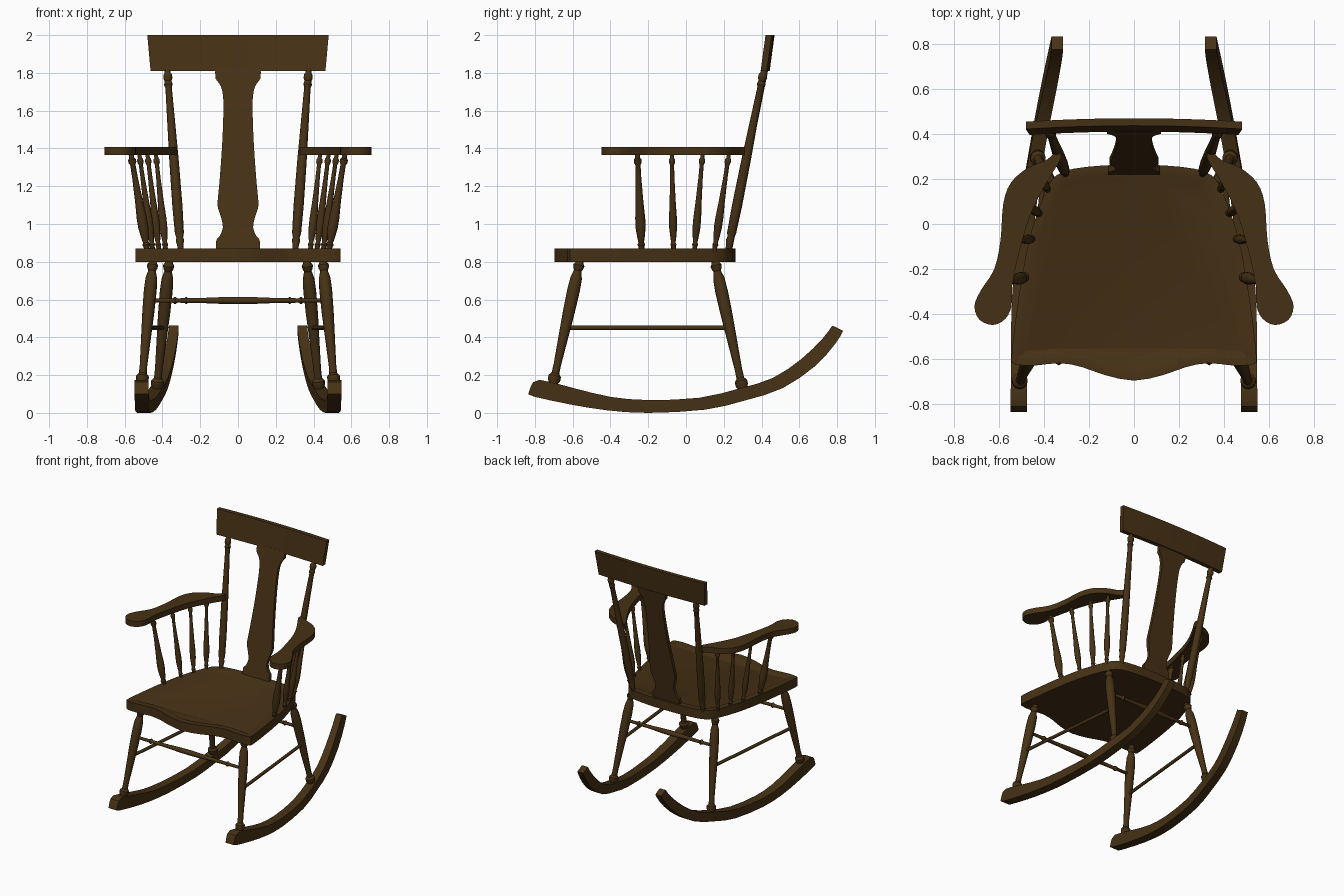
import bpy, bmesh, math
from mathutils import Vector

wood = bpy.data.materials.new("dark brown wood")
wood.diffuse_color = (0.062, 0.031, 0.0075, 1)


def finish(bm, name, mirror=False, angle=35):
    bmesh.ops.recalc_face_normals(bm, faces=bm.faces[:])
    me = bpy.data.meshes.new(name)
    bm.to_mesh(me)
    bm.free()
    me.materials.append(wood)
    ob = bpy.data.objects.new(name, me)
    bpy.context.collection.objects.link(ob)
    bpy.ops.object.select_all(action='DESELECT')
    ob.select_set(True)
    bpy.context.view_layer.objects.active = ob
    bpy.ops.object.shade_smooth_by_angle(angle=math.radians(angle))
    if mirror:
        m = ob.modifiers.new("mirror", 'MIRROR')
        m.use_mirror_merge = False
    return ob


def skin(name, sections, **kw):
    """Join equal-length cross-section loops and cap both ends."""
    bm = bmesh.new()
    rings = [[bm.verts.new(p) for p in s] for s in sections]
    n = len(rings[0])
    for a, b in zip(rings, rings[1:]):
        for i in range(n):
            j = (i + 1) % n
            bm.faces.new((a[i], a[j], b[j], b[i]))
    bm.faces.new(rings[0])
    bm.faces.new(rings[-1])
    return finish(bm, name, **kw)


def turned(name, p0, p1, profile, scale=1.0, sides=14, mirror=True):
    """Turned part from p0 to p1; profile is (fraction along, radius)."""
    p0, p1 = Vector(p0), Vector(p1)
    d = p1 - p0
    q = d.to_track_quat('Z', 'Y')
    secs = []
    for t, r in profile:
        secs.append([p0 + d * t + q @ Vector((r * scale * math.cos(k * math.tau / sides),
                                              r * scale * math.sin(k * math.tau / sides), 0))
                     for k in range(sides)])
    return skin(name, secs, mirror=mirror)


def smooth(pts, steps=3, closed=True):
    """Catmull-Rom curve through points of any dimension."""
    n, out = len(pts), []
    get = (lambda i: pts[i % n]) if closed else (lambda i: pts[min(max(i, 0), n - 1)])
    for i in range(n if closed else n - 1):
        a, b, c, d = get(i - 1), get(i), get(i + 1), get(i + 2)
        for k in range(steps):
            t = k / steps
            out.append(tuple(0.5 * (2 * q + (r - p) * t + (2 * p - 5 * q + 4 * r - s) * t * t
                                    + (3 * q - p - 3 * r + s) * t ** 3)
                             for p, q, r, s in zip(a, b, c, d)))
    if not closed:
        out.append(tuple(pts[-1]))
    return out


def plate(outline, z0, z1):
    """Extruded flat outline; returns bmesh and its top face."""
    bm = bmesh.new()
    lo = [bm.verts.new((x, y, z0)) for x, y in outline]
    hi = [bm.verts.new((x, y, z1)) for x, y in outline]
    n = len(lo)
    for i in range(n):
        j = (i + 1) % n
        bm.faces.new((lo[i], lo[j], hi[j], hi[i]))
    bm.faces.new(lo)
    top = bm.faces.new(hi)
    bmesh.ops.recalc_face_normals(bm, faces=bm.faces[:])
    return bm, top


# Seat with wavy front and shallow dished top
half = [(0.13, 0.26), (0.27, 0.245), (0.345, 0.215), (0.39, 0.15), (0.455, -0.03),
        (0.495, -0.22), (0.525, -0.42), (0.543, -0.585), (0.53, -0.622), (0.44, -0.628),
        (0.33, -0.617), (0.23, -0.635), (0.13, -0.67)]
outline = [(0, 0.263)] + half + [(0, -0.695)] + [(-x, y) for x, y in reversed(half)]
bm, top = plate(smooth(outline, 2), 0.80, 0.87)
bmesh.ops.inset_region(bm, faces=[top], thickness=0.045)
bmesh.ops.inset_region(bm, faces=[top], thickness=0.02, depth=-0.009)
finish(bm, "seat", angle=25)

# Arms with flared paddle ends
arm = [(0.345, 0.318), (0.39, 0.283), (0.47, 0.25), (0.545, 0.185), (0.58, 0.09),
       (0.592, -0.07), (0.62, -0.2), (0.68, -0.295), (0.708, -0.365), (0.685, -0.425),
       (0.625, -0.448), (0.57, -0.42), (0.543, -0.36), (0.54, -0.27), (0.51, -0.13),
       (0.46, 0.04), (0.39, 0.18), (0.325, 0.29)]
bm, top = plate(smooth(arm, 3), 1.365, 1.408)
finish(bm, "arm", mirror=True)

# Rockers: (lower y, lower z, upper y, upper z, centre x, half width)
rock = [(-0.835, 0.10, -0.82, 0.145, 0.511, 0.036), (-0.80, 0.085, -0.775, 0.175, 0.511, 0.036),
        (-0.62, 0.046, -0.59, 0.13, 0.51, 0.036), (-0.42, 0.014, -0.40, 0.085, 0.508, 0.036),
        (-0.2, 0.0, -0.2, 0.068, 0.497, 0.035), (0.1, 0.017, 0.07, 0.08, 0.468, 0.034),
        (0.31, 0.065, 0.285, 0.13, 0.436, 0.033), (0.51, 0.13, 0.46, 0.185, 0.402, 0.031),
        (0.68, 0.245, 0.61, 0.285, 0.37, 0.029), (0.79, 0.365, 0.72, 0.39, 0.348, 0.027),
        (0.832, 0.435, 0.775, 0.462, 0.34, 0.026)]
skin("rocker", [[(x - w, y0, z0), (x + w, y0, z0), (x + w, y1, z1), (x - w, y1, z1)]
                for y0, z0, y1, z1, x, w in smooth(rock, 2, False)], mirror=True)

# Turned legs
leg = [(0, 0.022), (0.06, 0.022), (0.09, 0.034), (0.12, 0.034), (0.14, 0.021), (0.2, 0.02),
       (0.4, 0.026), (0.6, 0.032), (0.76, 0.034), (0.85, 0.031), (0.905, 0.02), (0.92, 0.026),
       (0.945, 0.03), (0.965, 0.021), (1, 0.02)]
turned("front_leg", (0.513, -0.713, 0.11), (0.449, -0.558, 0.82), leg)
turned("back_leg", (0.434, 0.31, 0.08), (0.363, 0.15, 0.82), leg)

# Stretchers between the legs
rung = [(0, 0.011), (0.13, 0.012), (0.145, 0.02), (0.16, 0.012), (0.3, 0.014), (0.4, 0.018),
        (0.5, 0.02), (0.6, 0.018), (0.7, 0.014), (0.84, 0.012), (0.855, 0.02), (0.87, 0.012), (1, 0.011)]
turned("front_stretcher", (-0.47, -0.607, 0.595), (0.47, -0.607, 0.595), rung, mirror=False)
turned("back_stretcher", (-0.385, 0.199, 0.595), (0.385, 0.199, 0.595), rung, mirror=False)
turned("side_stretcher", (0.483, -0.639, 0.45), (0.399, 0.23, 0.45), [(0, 0.012), (1, 0.012)])

# Arm spindles
spindle = [(0, 0.015), (0.05, 0.016), (0.07, 0.021), (0.09, 0.015), (0.14, 0.02), (0.24, 0.027),
           (0.34, 0.027), (0.5, 0.021), (0.75, 0.015), (0.88, 0.014), (0.905, 0.021),
           (0.935, 0.021), (0.95, 0.014), (1, 0.013)]
for i, (bx, by, tx, ty, s) in enumerate([(0.48, -0.235, 0.567, -0.257, 1.0),
                                         (0.45, -0.066, 0.523, -0.075, 0.78),
                                         (0.418, 0.045, 0.48, 0.088, 0.78),
                                         (0.382, 0.15, 0.435, 0.228, 0.78)]):
    turned(f"arm_spindle_{i + 1}", (bx, by, 0.855), (tx, ty, 1.375), spindle, s)

# Back posts
post = [(0, 0.016), (0.03, 0.016), (0.06, 0.022), (0.075, 0.018), (0.1, 0.024), (0.25, 0.027),
        (0.5, 0.025), (0.8, 0.019), (0.895, 0.017), (0.91, 0.023), (0.93, 0.018), (0.945, 0.024),
        (0.965, 0.023), (0.975, 0.016), (1, 0.015)]
turned("back_post", (0.303, 0.222, 0.855), (0.375, 0.415, 1.825), post)

# Vase-shaped centre splat: (height, half width)
splat = [(0.86, 0.115), (0.915, 0.115), (0.935, 0.098), (0.98, 0.08), (1.03, 0.088), (1.08, 0.105),
         (1.12, 0.108), (1.2, 0.1), (1.4, 0.085), (1.6, 0.077), (1.7, 0.082), (1.745, 0.1),
         (1.77, 0.119), (1.825, 0.12)]
secs = []
for z, w in smooth(splat, 2, False):
    y = 0.233 + (z - 0.87) * 0.2
    secs.append([(-w, y - 0.013, z), (w, y - 0.013, z), (w, y + 0.013, z), (-w, y + 0.013, z)])
skin("back_splat", secs)

# Bowed, leaning crest rail
secs = []
for k in range(13):
    s = k / 6 - 1
    bow = 0.015 * (1 - s * s)
    secs.append([(s * 0.463, 0.395 + bow, 1.81), (s * 0.463, 0.428 + bow, 1.81),
                 (s * 0.48, 0.454 + bow, 2.0), (s * 0.48, 0.421 + bow, 2.0)])
skin("crest_rail", secs)
